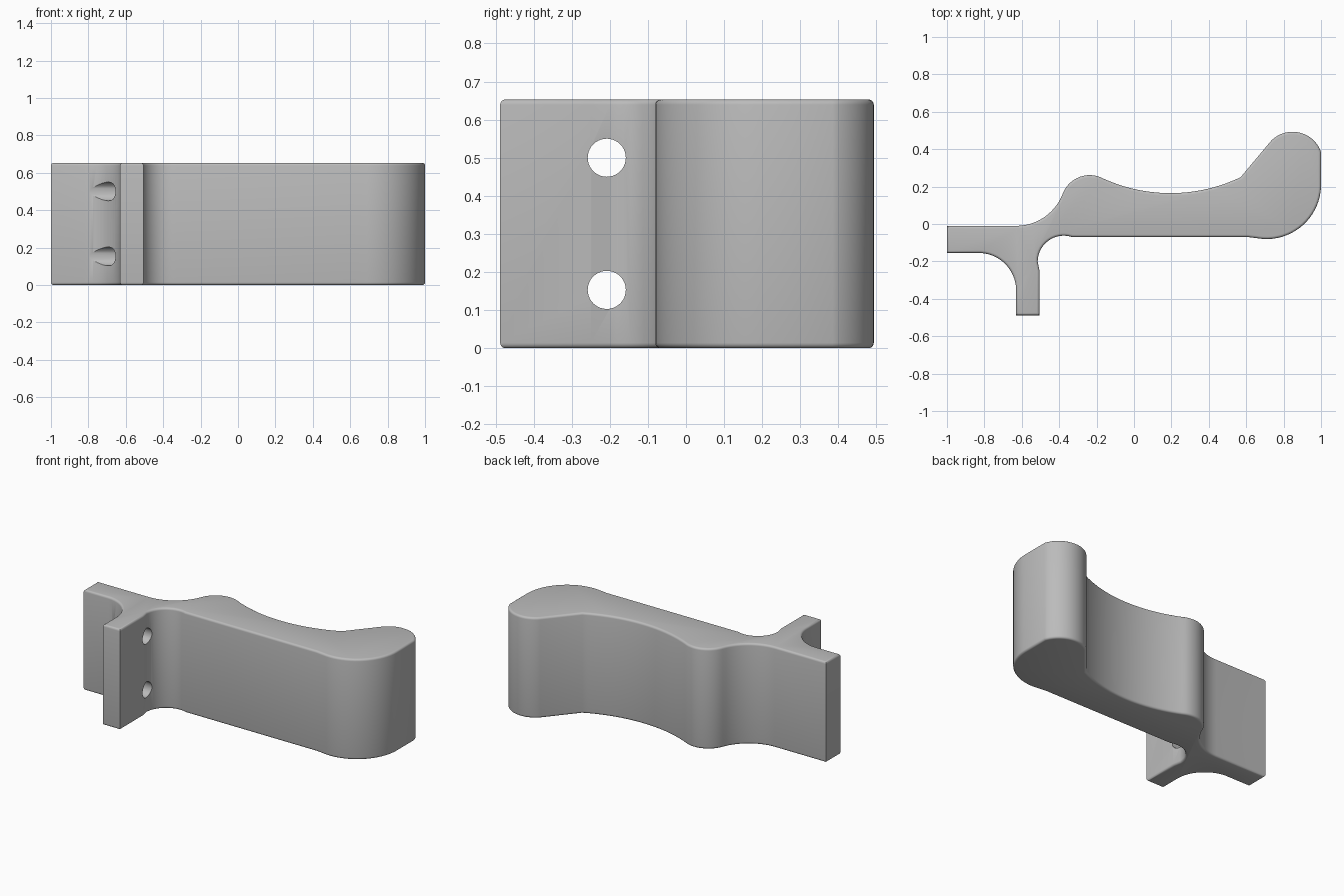
import bpy
import bmesh
import math
from mathutils import Vector, geometry

HEIGHT = 0.653
ROUND = 0.014

cube = bpy.data.objects.get("Cube")
if cube:
    bpy.data.objects.remove(cube, do_unlink=True)

grey = bpy.data.materials.new("plain_grey")
grey.use_nodes = True
colour = (0.5, 0.5, 0.5, 1)
grey.diffuse_color = colour
grey.node_tree.nodes["Principled BSDF"].inputs["Base Color"].default_value = colour


def arc(a, m, b, steps=14):
    """Points on the circle running from a through m to b."""
    a, m, b = Vector(a), Vector(m), Vector(b)
    # Circle centre from the two perpendicular bisectors
    p, q = (a + m) / 2, (m + b) / 2
    u, v = (m - a).orthogonal(), (b - m).orthogonal()
    w = q - p
    c = p + u * ((w.x * v.y - w.y * v.x) / (u.x * v.y - u.y * v.x))
    r = (a - c).length
    start = math.atan2(a.y - c.y, a.x - c.x)
    turn = (math.atan2(b.y - c.y, b.x - c.x) - start) % math.tau
    mid = (math.atan2(m.y - c.y, m.x - c.x) - start) % math.tau
    if mid > turn:
        turn -= math.tau
    return [c + Vector((math.cos(start + turn * i / steps),
                        math.sin(start + turn * i / steps))) * r
            for i in range(steps + 1)]


# Outline seen from above, starting at the rear corner of the mounting plate
outline = [Vector((-1, -0.01))]
outline += arc((-0.63, -0.01), (-0.475, 0.04), (-0.38, 0.165))     # inner sweep
outline += arc((-0.38, 0.165), (-0.33, 0.23), (-0.16, 0.241))[1:]  # thumb bump
outline += arc((-0.16, 0.241), (0.19, 0.165), (0.57, 0.25), 20)[1:]  # palm hollow
outline += arc((0.735, 0.447), (0.85, 0.493), (1, 0.385), 18)      # hooked tip
outline += arc((1, 0.2), (0.915, 0.005), (0.69, -0.08), 18)        # outer corner
outline += [Vector((0.61, -0.07))]
outline += arc((-0.33, -0.07), (-0.465, -0.095), (-0.515, -0.2))   # root fillet
outline += [Vector(p) for p in ((-0.505, -0.25), (-0.505, -0.488), (-0.63, -0.488))]
outline += arc((-0.63, -0.36), (-0.688, -0.214), (-0.82, -0.155))  # plate fillet
outline += [Vector((-1, -0.155))]

# Lever body: extruded outline with rounded rims
bm = bmesh.new()
base = bm.faces.new([bm.verts.new((p.x, p.y, 0)) for p in outline])
top = bmesh.ops.extrude_face_region(bm, geom=[base], use_keep_orig=True)["geom"]
bmesh.ops.translate(bm, vec=(0, 0, HEIGHT),
                    verts=[g for g in top if isinstance(g, bmesh.types.BMVert)])
bmesh.ops.recalc_face_normals(bm, faces=bm.faces)
rims = [e for e in bm.edges if abs(e.verts[0].co.z - e.verts[1].co.z) < 1e-5]
bmesh.ops.bevel(bm, geom=rims, offset=ROUND, segments=4, profile=0.5,
                affect='EDGES', clamp_overlap=False)
mesh = bpy.data.meshes.new("lever_body")
bm.to_mesh(mesh)
bm.free()
mesh.materials.append(grey)
body = bpy.data.objects.new("lever_body", mesh)
bpy.context.collection.objects.link(body)

# Two screw holes bored through the flange, grazing the plate
for z in (0.153, 0.5):
    bpy.ops.mesh.primitive_cylinder_add(vertices=40, radius=0.05, depth=1,
                                        location=(-0.8, -0.208, z),
                                        rotation=(0, math.pi / 2, 0))
    drill = bpy.context.object
    drill.name = "hole_cutter"
    drill.hide_render = True
    drill.data.materials.append(grey)
    bpy.ops.object.select_all(action='DESELECT')
    body.select_set(True)
    bpy.context.view_layer.objects.active = body
    cut = body.modifiers.new("screw_hole", 'BOOLEAN')
    cut.operation = 'DIFFERENCE'
    cut.solver = 'EXACT'
    cut.object = drill
    bpy.ops.object.modifier_apply(modifier=cut.name)
    bpy.data.objects.remove(drill, do_unlink=True)

bpy.ops.object.shade_smooth_by_angle(angle=math.radians(28))
